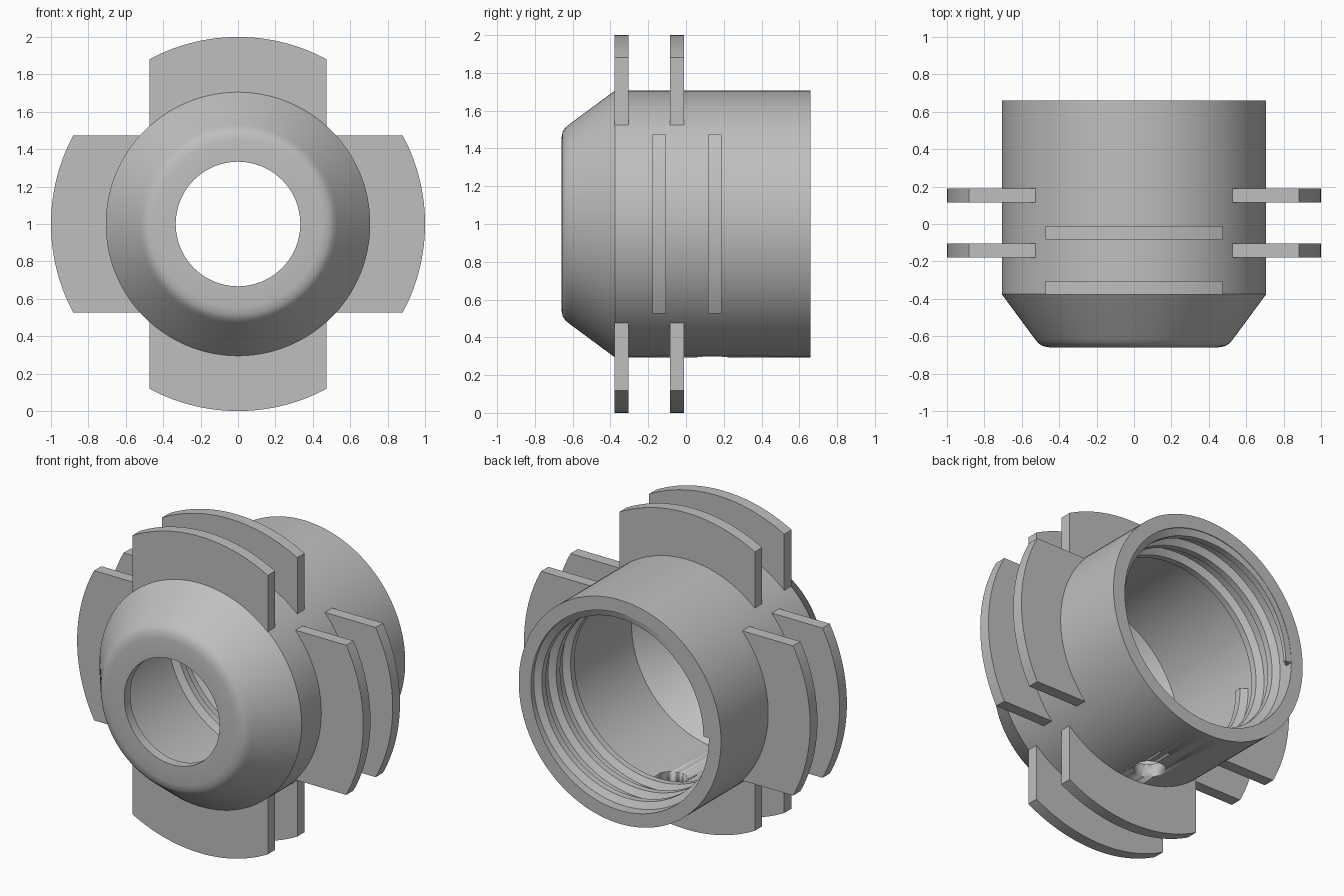
import bpy, bmesh, math
from mathutils import Vector, Matrix

cube = bpy.data.objects.get("Cube")
if cube:
    bpy.data.objects.remove(cube, do_unlink=True)

CENTRE = Vector((0, 0, 1))
OUTER, BORE, BACK = 0.707, 0.622, 0.66

grey = bpy.data.materials.new("plain_grey")
grey.use_nodes = True
colour = (0.52, 0.52, 0.52, 1)
grey.diffuse_color = colour
grey.node_tree.nodes["Principled BSDF"].inputs["Base Color"].default_value = colour


def finish(bm, name, angle=30):
    """Turn a bmesh into a named, smooth-by-angle object."""
    bmesh.ops.recalc_face_normals(bm, faces=bm.faces[:])
    mesh = bpy.data.meshes.new(name)
    bm.to_mesh(mesh)
    bm.free()
    mesh.materials.append(grey)
    obj = bpy.data.objects.new(name, mesh)
    obj.location = CENTRE
    bpy.context.collection.objects.link(obj)
    bpy.ops.object.select_all(action='DESELECT')
    obj.select_set(True)
    bpy.context.view_layer.objects.active = obj
    bpy.ops.object.shade_smooth_by_angle(angle=math.radians(angle))
    return obj


def bridge(bm, rings, closed):
    """Join successive rows of vertices with quads."""
    for a, b in zip(rings, rings[1:]):
        n = len(a)
        for i in range(n if closed else n - 1):
            j = (i + 1) % n
            bm.faces.new((a[i], a[j], b[j], b[i]))


# Hollow housing: closed (radius, y) profile turned about the y axis
profile = [(BORE, BACK), (OUTER, BACK), (OUTER, -0.375), (0.53, -0.615),
           (0.512, -0.637), (0.488, -0.653), (0.45, -BACK), (0.333, -BACK),
           (0.333, -0.6), (0.44, -0.6), (BORE, -0.345)]
bm = bmesh.new()
SEG = 128
rings = []
for k in range(SEG):
    a = math.tau * k / SEG
    rings.append([bm.verts.new((r * math.cos(a), y, r * math.sin(a))) for r, y in profile])
bridge(bm, rings + rings[:1], True)
housing = finish(bm, "housing")

# Round drain hole through the underside
bm = bmesh.new()
bmesh.ops.create_cone(bm, cap_ends=True, segments=40, radius1=0.092, radius2=0.092,
                      depth=0.4, matrix=Matrix.Translation((0, 0.14, -0.66)))
cutter = finish(bm, "drain_hole_cutter")
cutter.hide_render = True
cutter.hide_set(True)
cut = housing.modifiers.new("drain_hole", 'BOOLEAN')
cut.operation = 'DIFFERENCE'
cut.solver = 'EXACT'
cut.object = cutter
bpy.context.view_layer.objects.active = housing
bpy.ops.object.modifier_apply(modifier=cut.name)
bpy.data.objects.remove(cutter, do_unlink=True)

# Internal screw thread: trapezoid section swept along a helix
TURNS, STEPS = 3, 96
section = [(BORE + 0.01, -0.05), (BORE - 0.04, -0.02), (BORE - 0.04, 0.02), (BORE + 0.01, 0.05)]
bm = bmesh.new()
rings = []
for k in range(TURNS * STEPS + 1):
    a = math.pi + math.tau * k / STEPS
    mid = 0.23 + 0.143 * k / STEPS
    rings.append([bm.verts.new((r * math.cos(a), min(mid + d, BACK - 0.002), r * math.sin(a)))
                  for r, d in section])
bridge(bm, rings, True)
for end in (rings[0], rings[-1]):
    bm.faces.new(end)
finish(bm, "screw_thread")


# Cooling fins: straight sides, arc-shaped top, root sunk in the wall
def add_fin(name, y, turn):
    half, root, tip, thick, cols = 0.473, 0.665, 1.0, 0.073, 32
    bm = bmesh.new()
    rows = []
    for r in (root, tip):
        xs = [half * (2 * i / cols - 1) for i in range(cols + 1)]
        rows.append([bm.verts.new((x, y, math.sqrt(r * r - x * x))) for x in xs])
    bridge(bm, rows, False)
    new = bmesh.ops.extrude_face_region(bm, geom=bm.faces[:])["geom"]
    bmesh.ops.translate(bm, vec=(0, thick, 0),
                        verts=[v for v in new if isinstance(v, bmesh.types.BMVert)])
    bmesh.ops.rotate(bm, verts=bm.verts[:], matrix=Matrix.Rotation(turn, 3, 'Y'))
    finish(bm, name, 20)


for side, quarter, front_y in (("top", 0, -0.378), ("left", 1, -0.178),
                               ("bottom", 2, -0.378), ("right", 3, -0.178)):
    for place, shift in (("front", 0), ("rear", 0.294)):
        add_fin(f"{side}_{place}_fin", front_y + shift, quarter * math.pi / 2)
